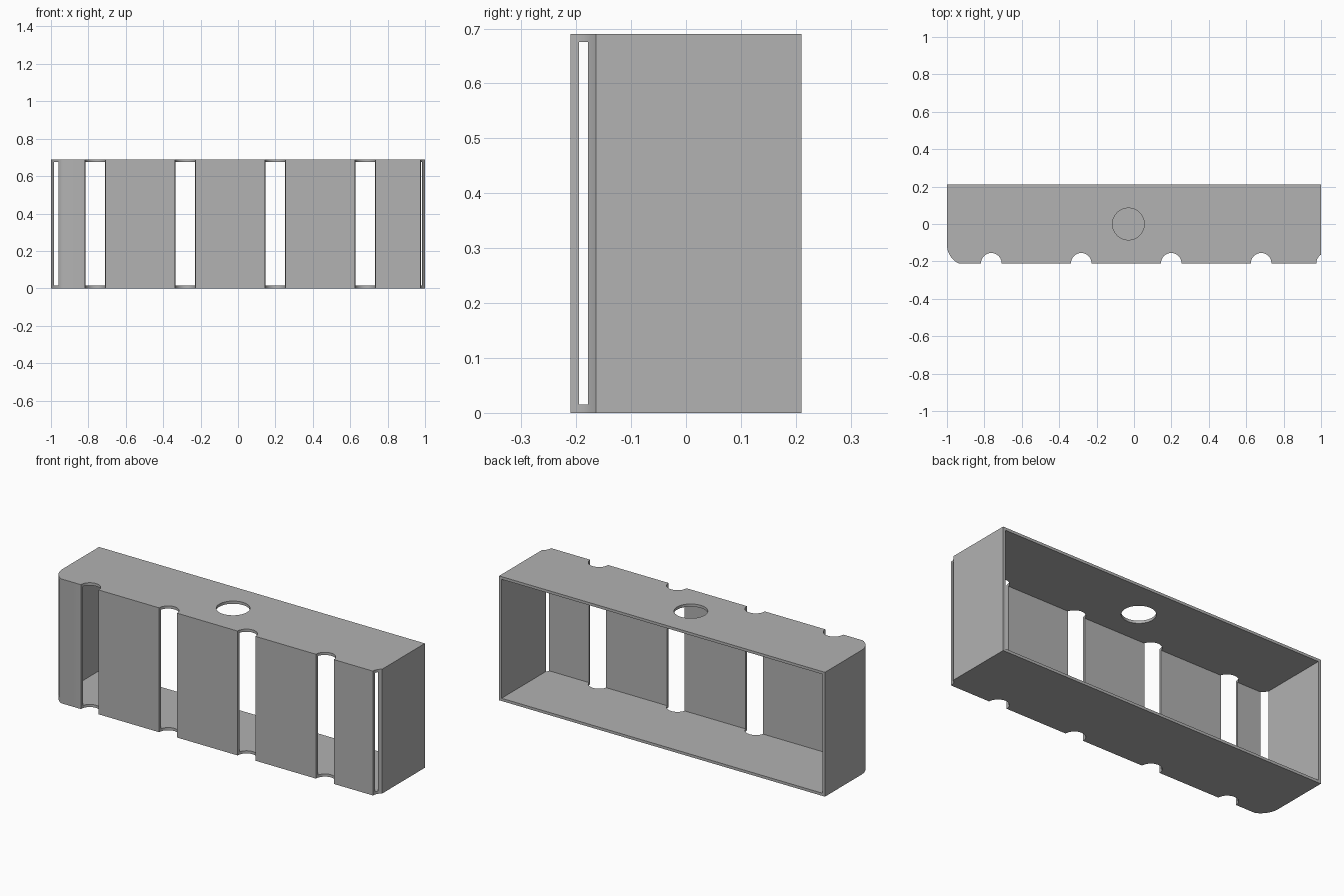
import bpy
import bmesh
import math

W, D, H = 1.0, 0.21, 0.69      # half width, half depth, height
WALL = 0.015
NOTCH_R = 0.055

cube = bpy.data.objects.get("Cube")
if cube:
    bpy.data.objects.remove(cube, do_unlink=True)

grey = bpy.data.materials.new("plain_grey")
grey.use_nodes = True
grey.diffuse_color = (0.445, 0.445, 0.445, 1)
grey.node_tree.nodes["Principled BSDF"].inputs["Base Color"].default_value = grey.diffuse_color


def prism(name, outline, z0, z1):
    """Extrude a closed outline in x, y from z0 to z1."""
    bm = bmesh.new()
    base = bm.faces.new([bm.verts.new((x, y, z0)) for x, y in outline])
    top = bmesh.ops.extrude_face_region(bm, geom=[base])["geom"]
    verts = [v for v in top if isinstance(v, bmesh.types.BMVert)]
    bmesh.ops.translate(bm, verts=verts, vec=(0, 0, z1 - z0))
    bmesh.ops.recalc_face_normals(bm, faces=bm.faces[:])
    mesh = bpy.data.meshes.new(name)
    bm.to_mesh(mesh)
    bm.free()
    mesh.materials.append(grey)
    obj = bpy.data.objects.new(name, mesh)
    bpy.context.collection.objects.link(obj)
    return obj


def arc(cx, cy, r, a0, a1, steps):
    return [(cx + r * math.cos(a0 + (a1 - a0) * i / steps),
             cy + r * math.sin(a0 + (a1 - a0) * i / steps)) for i in range(steps + 1)]


# Outline: rounded corner, four round notches, one scooped corner, straight back
corner_r, corner_y = 0.112, -0.11
outline = arc(corner_r - W, corner_y, corner_r, math.pi,
              math.pi + math.asin((D + corner_y) / corner_r), 12)
for x in (-0.763, -0.282, 0.199, 0.68):
    outline += arc(x, -D, NOTCH_R, math.pi, 0, 24)
scoop_x = 1.03
outline += arc(scoop_x, -D, NOTCH_R, math.pi, math.acos((W - scoop_x) / NOTCH_R), 10)
outline += [(W, D), (-W, D)]
housing = prism("housing", outline, 0, H)

# Cavity open at the back, and the round hole through the top plate
inner = W - WALL
cavity = prism("cavity_cutter", [(-inner, WALL - D), (inner, WALL - D),
                                 (inner, D + 0.1), (-inner, D + 0.1)], WALL, H - WALL)
hole = prism("hole_cutter", arc(-0.03, 0, 0.085, 0, 2 * math.pi, 48)[:-1], H - 0.1, H + 0.1)

bpy.ops.object.select_all(action='DESELECT')
bpy.context.view_layer.objects.active = housing
housing.select_set(True)
for cutter in (cavity, hole):
    cutter.hide_render = True
    mod = housing.modifiers.new("cut", 'BOOLEAN')
    mod.operation = 'DIFFERENCE'
    mod.solver = 'EXACT'
    mod.object = cutter
    bpy.ops.object.modifier_apply(modifier=mod.name)
    bpy.data.objects.remove(cutter, do_unlink=True)

bpy.ops.object.shade_smooth_by_angle(angle=math.radians(30))
